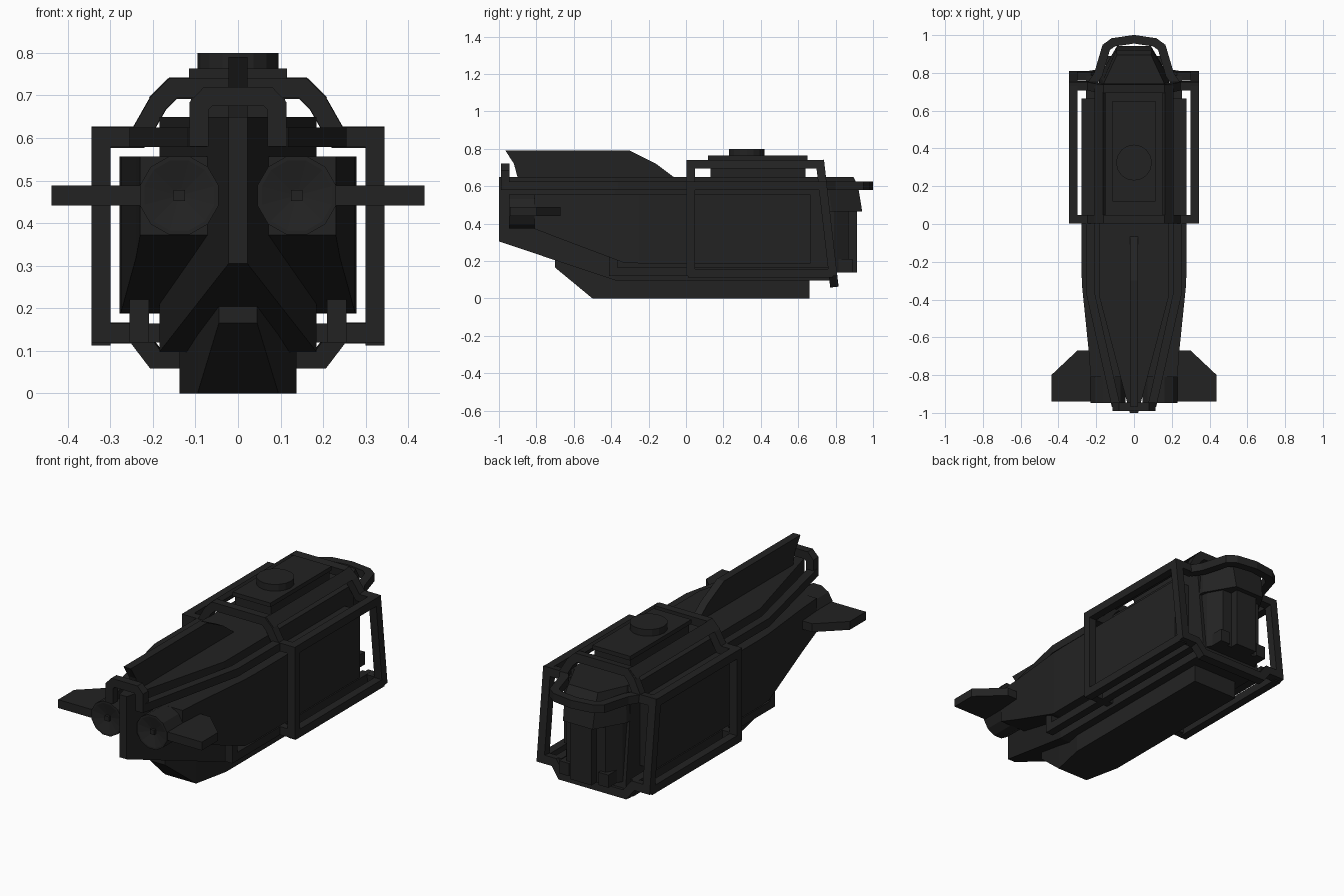
import bpy, bmesh, math
from mathutils import Vector

if "Cube" in bpy.data.objects:
    bpy.data.objects.remove(bpy.data.objects["Cube"])

mat = bpy.data.materials.new("dark_charcoal")
mat.diffuse_color = (0.0165, 0.0165, 0.0165, 1)
mat.use_nodes = True
mat.node_tree.nodes["Principled BSDF"].inputs["Base Color"].default_value = mat.diffuse_color


def finish(name, bm):
    bmesh.ops.recalc_face_normals(bm, faces=bm.faces)
    me = bpy.data.meshes.new(name)
    bm.to_mesh(me)
    bm.free()
    me.materials.append(mat)
    ob = bpy.data.objects.new(name, me)
    bpy.context.collection.objects.link(ob)
    return ob


def mirror(ob):
    m = ob.modifiers.new("mirror", 'MIRROR')
    m.use_axis = (True, False, False)
    m.use_mirror_merge = False
    return ob


def loft(name, rings, closed=False):
    """Skin equal-length rings of points, capping the ends."""
    bm = bmesh.new()
    vs = [[bm.verts.new(p) for p in r] for r in rings]
    n = len(rings[0])
    pairs = list(zip(vs, vs[1:])) + ([(vs[-1], vs[0])] if closed else [])
    for a, b in pairs:
        for i in range(n):
            bm.faces.new((a[i], a[(i + 1) % n], b[(i + 1) % n], b[i]))
    if not closed:
        bm.faces.new(vs[0])
        bm.faces.new(vs[-1])
    return finish(name, bm)


def rect(y, x0, x1, z0, z1):
    return [(x0, y, z0), (x1, y, z0), (x1, y, z1), (x0, y, z1)]


def box(name, x0, x1, y0, y1, z0, z1):
    return loft(name, [rect(y0, x0, x1, z0, z1), rect(y1, x0, x1, z0, z1)])


def bar(name, pts, normal, closed=False, h=0.0225):
    """Square bar along a planar path with mitred corners."""
    pts = [Vector(p) for p in pts]
    nrm = Vector(normal).normalized()
    n = len(pts)
    rings = []
    for i, p in enumerate(pts):
        a = (p - pts[i - 1]).normalized() if (i or closed) else None
        b = (pts[(i + 1) % n] - p).normalized() if (i < n - 1 or closed) else None
        a, b = a or b, b or a
        sa, sb = nrm.cross(a), nrm.cross(b)
        s = (sa + sb).normalized()
        s = s * (h / max(s.dot(sa), 0.4))
        rings.append([p + s + nrm * h, p - s + nrm * h, p - s - nrm * h, p + s - nrm * h])
    return loft(name, rings, closed)


# main hull: wedge bow, slanted stern
loft("main_hull", [
    rect(-1, -.022, .022, .305, .65), rect(-.38, -.185, .185, .097, .65),
    [(-.185, .79, .097), (.185, .79, .097), (.185, .735, .65), (-.185, .735, .65)]])

# keel
loft("keel", [rect(-.7, -.045, .045, .165, .205), rect(-.5, -.095, .095, 0, .14),
              rect(-.3, -.138, .138, 0, .12), rect(.66, -.138, .138, 0, .12)])

# side pods, narrowing towards the thrusters
mirror(loft("side_pod", [rect(-.81, .07, .23, .372, .557), rect(-.67, .09, .24, .318, .557),
                         rect(-.33, .15, .275, .19, .557), rect(-.25, .15, .278, .188, .557),
                         rect(.665, .15, .278, .188, .557)]))


# thrusters: twelve-sided drums with a faceted fan and a square hub
def ring(r, y):
    return [(.138 + r * math.cos(k * math.tau / 12 + math.pi / 12), y,
             .465 + r * math.sin(k * math.tau / 12 + math.pi / 12)) for k in range(12)]


mirror(loft("thruster", [ring(.095, -.80), ring(.095, -.947), ring(.085, -.947), ring(.015, -.93)]))
mirror(box("thruster_hub", .125, .151, -.945, -.9, .452, .478))

# horizontal tail planes
plane = [(.2, -.94), (.438, -.94), (.438, -.8), (.30, -.67), (.2, -.67)]
mirror(loft("tail_plane", [[(x, y, z) for x, y in plane] for z in (.442, .488)]))

# vertical fin
fin = [(-.965, .79), (-.30, .79), (-.16, .72), (-.06, .645), (-.9, .645), (-.92, .72)]
loft("top_fin", [[(x, y, z) for y, z in fin] for x in (-.022, .022)])

# deck hatch
box("hatch_base", -.11, .11, .13, .64, .64, .74)
box("hatch_lid", -.115, .115, .118, .65, .74, .763)
loft("hatch_cap", [[(.095 * math.cos(k * math.tau / 16), .325 + .095 * math.sin(k * math.tau / 16), z)
                    for k in range(16)] for z in (.755, .8)])

# stern cabin: visor on top, stepped window block below
def outline(pts, z):
    return [(x, y, z) for x, y in pts] + [(-x, y, z) for x, y in reversed(pts)]


loft("cabin_visor", [outline([(.185, .70), (.185, .78), (.09, .942)], .465),
                     outline([(.175, .70), (.165, .76), (.095, .92)], .60),
                     outline([(.165, .70), (.16, .745), (.09, .895)], .65)])
low = [(.175, .70), (.165, .79), (.12, .87)]
loft("cabin_window", [outline(low, .14), outline(low, .47)])
box("cabin_door", -.065, .065, .8, .915, .14, .47)
mirror(box("cabin_step", .09, .15, .78, .89, .14, .21))

# frame hoops: amidships vertical, stern slanted
top = [(0, .717), (.153, .717), (.187, .683), (.233, .602), (.322, .602), (.322, .142)]


def hoop(name, half, y_of, normal):
    full = half + [(-x, z) for x, z in reversed(half) if x > 0]
    if full[-1][0] == 0:
        full.pop()
    return bar(name, [(x, y_of(z), z) for x, z in full], normal, True)


hoop("middle_hoop", top + [(.17, .142)], lambda z: .025, (0, 1, 0))
hoop("stern_hoop", top + [(.24, .142), (.195, .083), (0, .083)],
     lambda z: .718 + (.717 - z) * .115, (0, 1, .115))

# long rails
mirror(loft("deck_rail", [[(.165, y, .74), (.21, y, .695), (.16, y, .695), (.15, y, .72)] for y in (.01, .73)]))
mirror(bar("outer_upper_rail", [(.322, .01, .602), (.322, .735, .602)], (0, 0, 1)))
mirror(bar("outer_lower_rail", [(.322, .01, .135), (.322, .785, .135)], (0, 0, 1)))
mirror(bar("lower_rail", [(.232, -.39, .235), (.232, -.39, .142), (.232, .785, .142)], (1, 0, 0)))
mirror(bar("bow_rail", [(.232, .02, .602), (.232, -.36, .602), (.095, -.965, .602)], (0, 0, 1)))

# stern bumper
half = [(.23, .73), (.19, .79), (.147, .935), (.11, .962), (0, .978)]
bar("stern_bumper", [(x, y, .602) for x, y in half] + [(-x, y, .602) for x, y in reversed(half[:-1])],
    (0, 0, 1))

# bow bracket
half = [(.092, .58), (.092, .675), (.07, .698)]
bar("bow_bracket", [(x, -.967, z) for x, z in half] + [(-x, -.967, z) for x, z in reversed(half)],
    (0, 1, 0))
